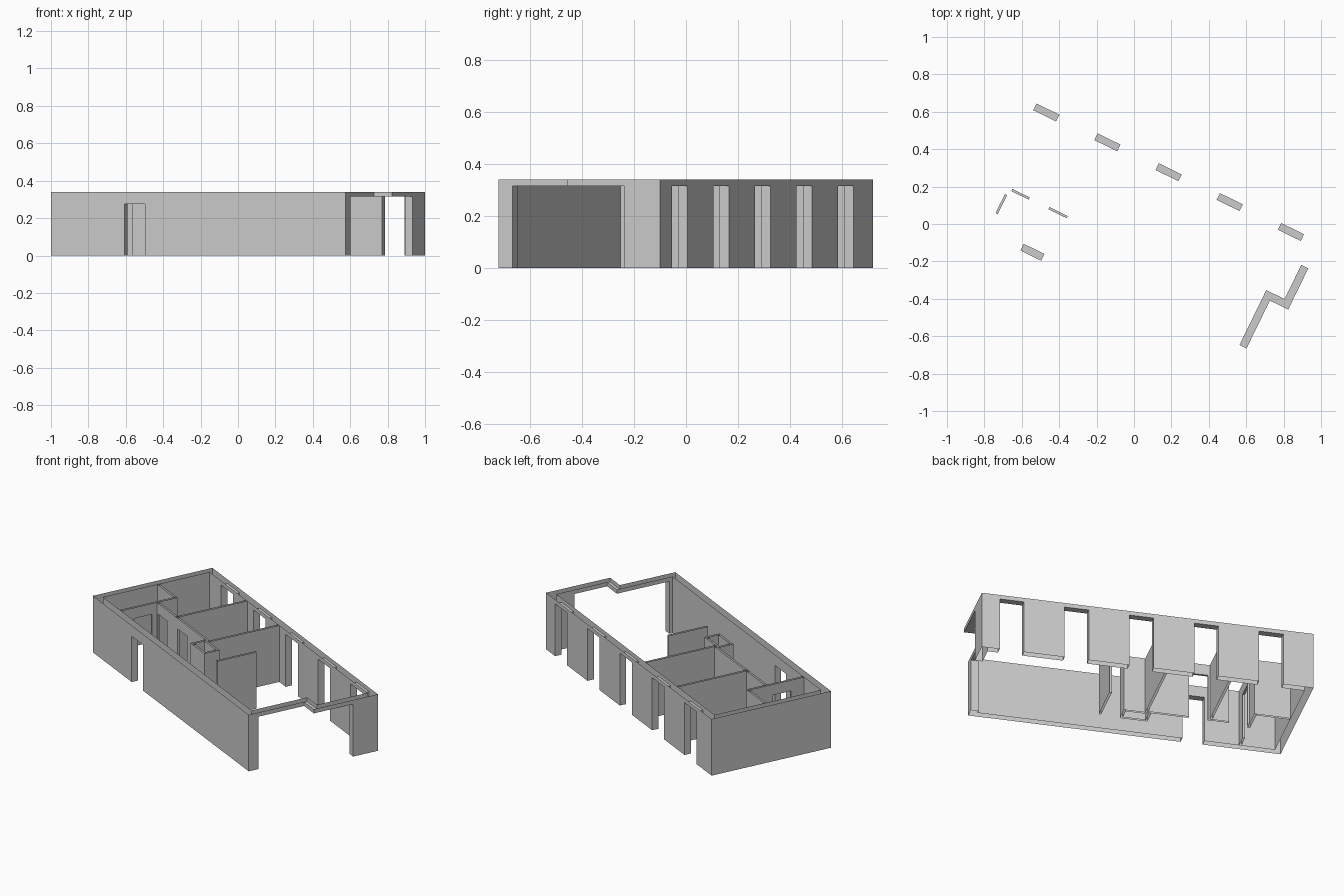
import bpy
import bmesh
from math import radians
from mathutils import Matrix, Vector

HEIGHT, WINDOW_TOP, DOOR_TOP = 0.34, 0.315, 0.275
THIN = 0.013  # partition thickness
# Plan coordinates: u runs along the house, v runs from front wall to rear wall
PLACE = Matrix.Translation((-1, 0.05, 0)) @ Matrix.Rotation(radians(-26.04), 4, 'Z')

cube = bpy.data.objects.get("Cube")
if cube:
    bpy.data.objects.remove(cube, do_unlink=True)

plaster = bpy.data.materials.new("grey_plaster")
plaster.use_nodes = True
colour = (0.6, 0.6, 0.6, 1)
plaster.diffuse_color = colour
plaster.node_tree.nodes["Principled BSDF"].inputs["Base Color"].default_value = colour


def face(bm, points, toward):
    """Add a face whose normal points along the given direction."""
    f = bm.faces.new([bm.verts.new(p) for p in points])
    f.normal_update()
    if f.normal.dot(Vector(toward)) < 0:
        f.normal_flip()


def upright(bm, a, b, low, high, toward):
    face(bm, [(*a, low), (*b, low), (*b, high), (*a, high)], toward)


def segment(bm, outer, inner, openings=()):
    """Two wall skins, open above and below, with jambs and soffits at openings.
    An opening is (start, end, top); None runs it to the end of the segment."""
    axis = 0 if abs(outer[1][0] - outer[0][0]) > abs(outer[1][1] - outer[0][1]) else 1
    skins = [sorted(s, key=lambda p: p[axis]) for s in (outer, inner)]
    along = Vector((1 - axis, axis, 0))
    side = Vector((axis, 1 - axis, 0))
    if outer[0][1 - axis] < inner[0][1 - axis]:
        side.negate()

    def at(skin, value, end):
        if value is None:
            return skin[end]
        point = list(skin[0])
        point[axis] = value
        return tuple(point)

    for skin, toward in zip(skins, (side, -side)):
        last = skin[0]
        for start, end, top in openings:
            a, b = at(skin, start, 0), at(skin, end, 1)
            if start is not None:
                upright(bm, last, a, 0, HEIGHT, toward)
            upright(bm, a, b, top, HEIGHT, toward)
            last = b
        if last != skin[1]:
            upright(bm, last, skin[1], 0, HEIGHT, toward)

    for start, end, top in openings:
        (a, b), (c, d) = [(at(s, start, 0), at(s, end, 1)) for s in skins]
        face(bm, [(*p, top) for p in (a, b, d, c)], (0, 0, -1))
        if start is not None:
            upright(bm, a, c, 0, top, along)
        if end is not None:
            upright(bm, b, d, 0, top, -along)


def finish(name, bm):
    bmesh.ops.remove_doubles(bm, verts=bm.verts, dist=0.0001)
    mesh = bpy.data.meshes.new(name)
    bm.to_mesh(mesh)
    bm.free()
    mesh.transform(PLACE)
    mesh.materials.append(plaster)
    bpy.context.collection.objects.link(bpy.data.objects.new(name, mesh))


def partition(name, u0, u1, v0, v1, openings=()):
    """Straight thin wall with closed ends."""
    bm = bmesh.new()
    if u1 - u0 > v1 - v0:
        skins = [(u0, v0), (u1, v0)], [(u0, v1), (u1, v1)]
        toward = Vector((1, 0, 0))
    else:
        skins = [(u0, v0), (u0, v1)], [(u1, v0), (u1, v1)]
        toward = Vector((0, 1, 0))
    segment(bm, *skins, openings)
    for end, sign in ((0, -1), (1, 1)):
        upright(bm, skins[0][end], skins[1][end], 0, HEIGHT, toward * sign)
    finish(name, bm)


def outline(name, outer, inner, openings):
    """Closed ring of mitred wall segments."""
    bm = bmesh.new()
    for i in range(len(outer)):
        j = (i + 1) % len(outer)
        segment(bm, [outer[i], outer[j]], [inner[i], inner[j]], openings.get(i, ()))
    finish(name, bm)


# Exterior ring: front door, stepped open end, five tall rear windows
windows = [(0.169 + 0.364 * i, 0.305 + 0.364 * i, WINDOW_TOP) for i in range(5)]
outline(
    "exterior_walls",
    [(0, 0), (1.753, 0), (1.753, 0.345), (1.862, 0.345), (1.862, 0.744), (0, 0.744)],
    [(0.04, 0.04), (1.711, 0.04), (1.711, 0.387), (1.82, 0.387), (1.82, 0.704), (0.04, 0.704)],
    {
        0: [(0.437, 0.561, DOOR_TOP)],
        1: [(0.06, None, WINDOW_TOP)],
        2: [(None, None, WINDOW_TOP)],
        3: [(None, 0.59, WINDOW_TOP)],
        4: windows,
    },
)

# Corridor and room partitions
partition("corridor_wall", 0.243, 0.812, 0.277 - THIN, 0.277,
          [(0.254, 0.357, DOOR_TOP), (0.475, 0.583, DOOR_TOP)])
partition("bath_wall", 0.23, 0.243, 0.04, 0.392, [(0.122, 0.235, DOOR_TOP)])
partition("bedroom_end_wall", 0.04, 0.23, 0.392 - THIN, 0.392)
for name, u in (("bedroom_cross_wall", 0.452), ("living_cross_wall", 0.812)):
    partition(name, u, u + THIN, 0.277 - THIN, 0.704)
partition("kitchen_screen", 1.053, 1.053 + THIN, 0.185, 0.43)

# Service shaft beside the living room
u0, u1, v0, v1 = 0.79, 0.945, 0.172, 0.264
t = THIN
outline("service_shaft",
        [(u0, v0), (u1, v0), (u1, v1), (u0, v1)],
        [(u0 + t, v0 + t), (u1 - t, v0 + t), (u1 - t, v1 - t), (u0 + t, v1 - t)], {})
